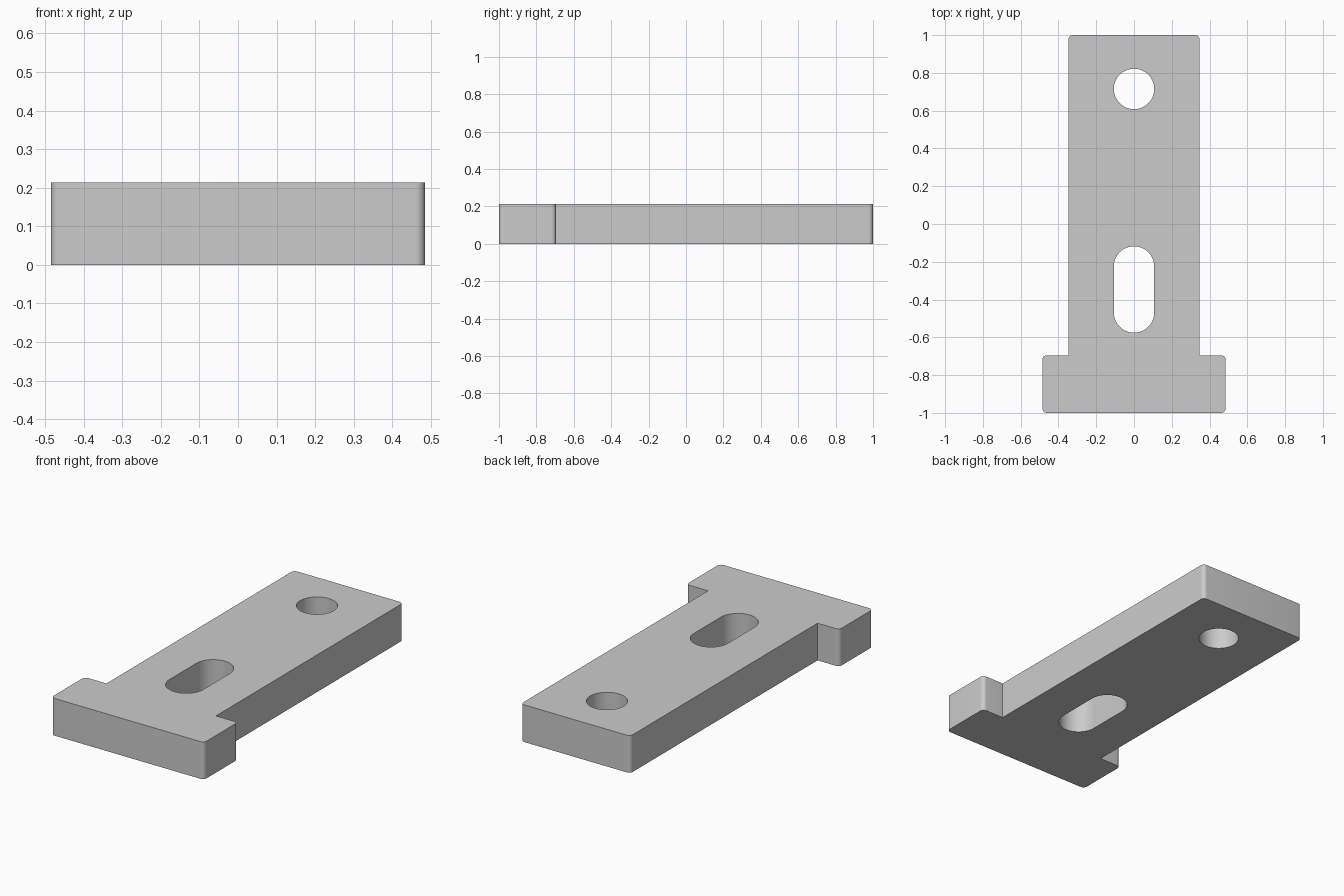
import bpy, bmesh
from math import sin, cos, pi, radians

cube = bpy.data.objects.get("Cube")
if cube:
    bpy.data.objects.remove(cube, do_unlink=True)

HEIGHT = 0.213
BODY, FLANGE, STEP = 0.347, 0.485, -0.695
FILLET, BORE = 0.024, 0.107

mat = bpy.data.materials.new("plain grey")
mat.use_nodes = True
grey = (0.6, 0.6, 0.6, 1)
mat.diffuse_color = grey
mat.node_tree.nodes["Principled BSDF"].inputs["Base Color"].default_value = grey


def arc(x, y, r, start, sweep, steps):
    """Points along an arc, angles in units of pi."""
    return [(x + r * cos(pi * (start + sweep * i / steps)),
             y + r * sin(pi * (start + sweep * i / steps))) for i in range(steps + 1)]


def corner(x, y, sy, start):
    """Rounded outer corner on the +x side."""
    return arc(x - FILLET, y - sy * FILLET, FILLET, start, 0.5, 8)


# Half outline, mirrored to the other side
half = (corner(FLANGE, -1, -1, -0.5) + corner(FLANGE, STEP, 1, 0)
        + [(BODY, STEP)] + corner(BODY, 1, 1, 0))
outline = half + [(-x, y) for x, y in reversed(half)]

# Round hole and slot
hole = arc(0, 0.715, BORE, 0, 2, 64)[:-1]
slot = arc(0, -0.225, BORE, 0, 1, 32) + arc(0, -0.468, BORE, 1, 1, 32)

# Filled flat profile, extruded to thickness
curve = bpy.data.curves.new("plate_profile", "CURVE")
curve.dimensions = "2D"
curve.fill_mode = "BOTH"
curve.extrude = HEIGHT / 2
for loop in (outline, hole, slot):
    spline = curve.splines.new("POLY")
    spline.points.add(len(loop) - 1)
    for point, (x, y) in zip(spline.points, loop):
        point.co = (x, y, 0, 1)
    spline.use_cyclic_u = True
profile = bpy.data.objects.new("plate_profile", curve)
bpy.context.collection.objects.link(profile)
bpy.context.view_layer.update()
mesh = bpy.data.meshes.new_from_object(
    profile.evaluated_get(bpy.context.evaluated_depsgraph_get()))
bpy.data.objects.remove(profile, do_unlink=True)

# Weld caps to walls and stand the plate on the ground
bm = bmesh.new()
bm.from_mesh(mesh)
bmesh.ops.remove_doubles(bm, verts=bm.verts, dist=0.0001)
bmesh.ops.recalc_face_normals(bm, faces=bm.faces)
bmesh.ops.translate(bm, verts=bm.verts, vec=(0, 0, HEIGHT / 2))
bm.to_mesh(mesh)
bm.free()
mesh.name = "slotted_plate"
mesh.materials.clear()
mesh.materials.append(mat)

plate = bpy.data.objects.new("slotted_plate", mesh)
bpy.context.collection.objects.link(plate)
bpy.ops.object.select_all(action="DESELECT")
plate.select_set(True)
bpy.context.view_layer.objects.active = plate
bpy.ops.object.shade_smooth_by_angle(angle=radians(30))
